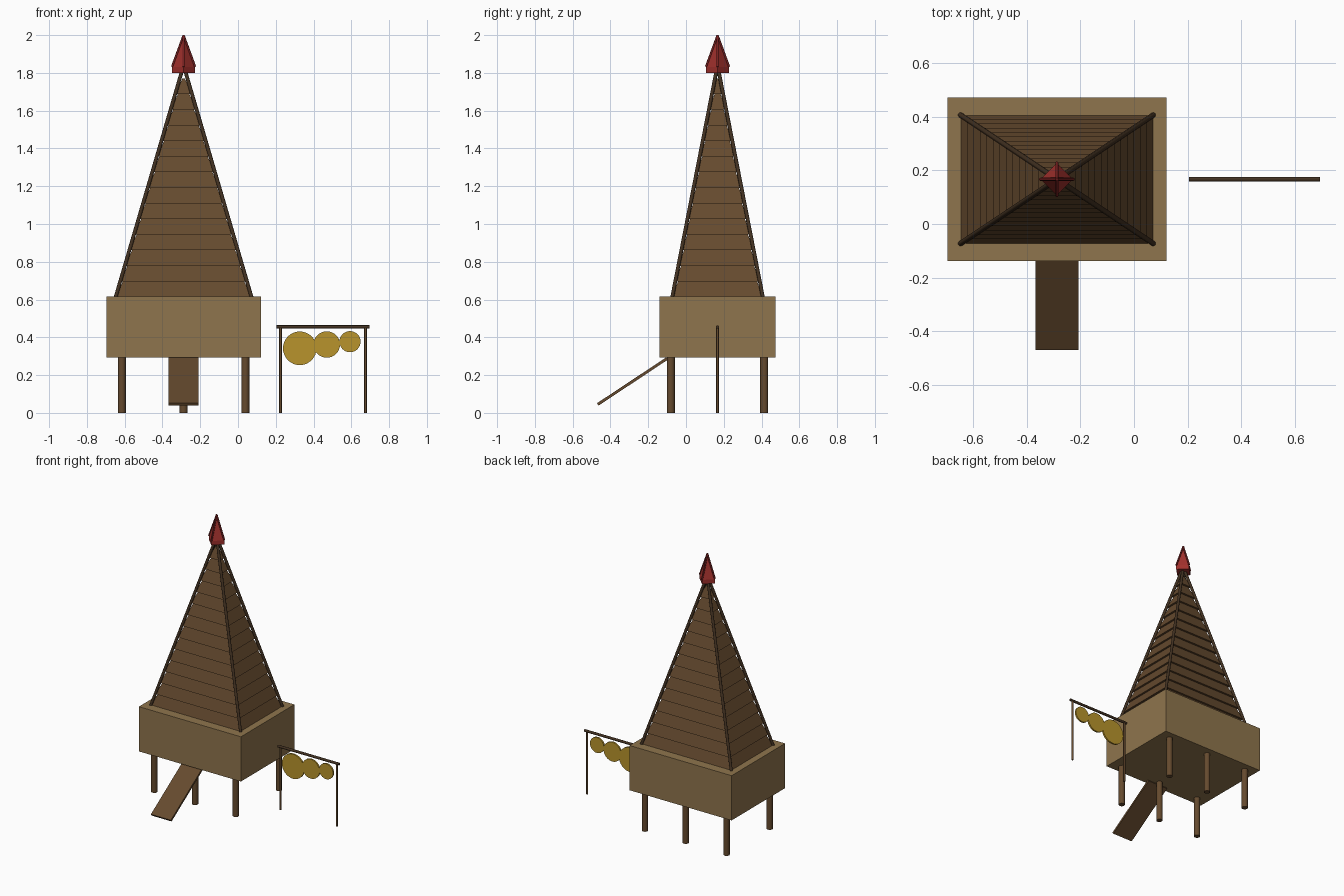
import bpy, bmesh, math
from mathutils import Vector

if "Cube" in bpy.data.objects:
    bpy.data.objects.remove(bpy.data.objects["Cube"])

CX, CY = -0.288, 0.167          # centre of the hut


def material(name, r, g, b):
    lin = [((c / 255 + 0.055) / 1.055) ** 2.4 for c in (r, g, b)]
    m = bpy.data.materials.new(name)
    m.diffuse_color = (*lin, 1)
    m.use_nodes = True
    m.node_tree.nodes["Principled BSDF"].inputs["Base Color"].default_value = m.diffuse_color
    return m


TAN = material("tan wood", 143, 117, 77)
BROWN = material("brown wood", 101, 74, 46)
DARK = material("dark wood", 66, 49, 33)
RED = material("red", 160, 48, 44)
DARK_RED = material("dark red", 118, 32, 32)
GOLD = material("gold", 184, 148, 44)


def mesh_object(name, bm, mat):
    bmesh.ops.recalc_face_normals(bm, faces=bm.faces)
    me = bpy.data.meshes.new(name)
    bm.to_mesh(me)
    bm.free()
    me.materials.append(mat)
    ob = bpy.data.objects.new(name, me)
    bpy.context.collection.objects.link(ob)
    return ob


def rod(name, a, b, r, mat, sides=12):
    """Cylinder from point a to point b with smooth sides."""
    a, b = Vector(a), Vector(b)
    bm = bmesh.new()
    bmesh.ops.create_cone(bm, cap_ends=True, segments=sides, radius1=r, radius2=r,
                          depth=(b - a).length)
    for f in bm.faces:
        f.smooth = len(f.verts) == 4
    for e in bm.edges:
        e.smooth = all(f.smooth for f in e.link_faces)
    ob = mesh_object(name, bm, mat)
    ob.location = (a + b) / 2
    ob.rotation_euler = (b - a).to_track_quat('Z', 'Y').to_euler()
    return ob


def box(name, loc, size, mat, rot_x=0.0):
    bm = bmesh.new()
    bmesh.ops.create_cube(bm, size=1)
    bmesh.ops.scale(bm, vec=size, verts=bm.verts)
    ob = mesh_object(name, bm, mat)
    ob.location = loc
    ob.rotation_euler.x = rot_x
    return ob


def frustum(bm, z0, half0, z1, half1):
    """Closed rectangular tapered block added to bm."""
    rings = []
    for z, (hx, hy) in ((z0, half0), (z1, half1)):
        rings.append([bm.verts.new((CX + sx * hx, CY + sy * hy, z))
                      for sx, sy in ((-1, -1), (1, -1), (1, 1), (-1, 1))])
    lo, hi = rings
    bm.faces.new(lo[::-1])
    bm.faces.new(hi)
    for i in range(4):
        j = (i + 1) % 4
        bm.faces.new((lo[i], lo[j], hi[j], hi[i]))


# Raised cabin
box("cabin", (CX, CY, 0.454), (0.817, 0.612, 0.324), TAN)

# Six stilts
for i, x in enumerate((-0.327, 0, 0.327)):
    for j, y in enumerate((-0.247, 0.247)):
        rod(f"stilt_{i}_{j}", (CX + x, CY + y, 0), (CX + x, CY + y, 0.3), 0.021, BROWN)

# Entrance ramp
top, low = Vector((CX, -0.10, 0.288)), Vector((CX, -0.467, 0.045))
d = top - low
box("ramp", (top + low) / 2, (0.16, d.length, 0.015), BROWN, math.atan2(d.z, d.y))

# Tall roof made of overlapping tiers
Z0, APEX, STEP, LIP = 0.613, 1.84, 0.0827, 0.014
bm = bmesh.new()
for k in range(14):
    z0, z1 = Z0 + k * STEP, Z0 + (k + 1) * STEP
    t0, t1 = ((APEX - z) / (APEX - Z0) for z in (z0, z1))
    frustum(bm, z0, (0.36 * t0, 0.24 * t0), z1,
            (max(0.36 * t1 - LIP, 0.003), max(0.24 * t1 - LIP, 0.003)))
mesh_object("roof", bm, BROWN)

# Poles along the roof corners
for sx in (-1, 1):
    for sy in (-1, 1):
        rod(f"roof_pole_{sx}_{sy}", (CX + sx * 0.36, CY + sy * 0.24, Z0),
            (CX, CY, APEX), 0.01, DARK, 8)

# Red finial: square collar, pyramid and ridge ribs pointing along the axes
for name, r2, z0, z1 in (("finial_collar", 0.061, 1.80, 1.83), ("finial_spire", 0.002, 1.83, 1.995)):
    bm = bmesh.new()
    bmesh.ops.create_cone(bm, cap_ends=True, segments=4, radius1=0.061, radius2=r2, depth=z1 - z0)
    mesh_object(name, bm, RED).location = (CX, CY, (z0 + z1) / 2)
for i in range(4):
    a = i * math.pi / 2
    rod(f"finial_rib_{i}", (CX + 0.061 * math.cos(a), CY + 0.061 * math.sin(a), 1.832),
        (CX, CY, 1.998), 0.006, DARK_RED, 8)

# Rack with hanging discs
rod("rack_bar", (0.205, CY, 0.455), (0.695, CY, 0.455), 0.009, DARK)
for i, x in enumerate((0.225, 0.675)):
    rod(f"rack_post_{i}", (x, CY, 0), (x, CY, 0.455), 0.007, BROWN)
for i, (x, z, r) in enumerate(((0.327, 0.342, 0.089), (0.47, 0.362, 0.07), (0.593, 0.377, 0.056))):
    rod(f"disc_{i}", (x, CY - 0.006, z), (x, CY + 0.006, z), r, GOLD, 32)
